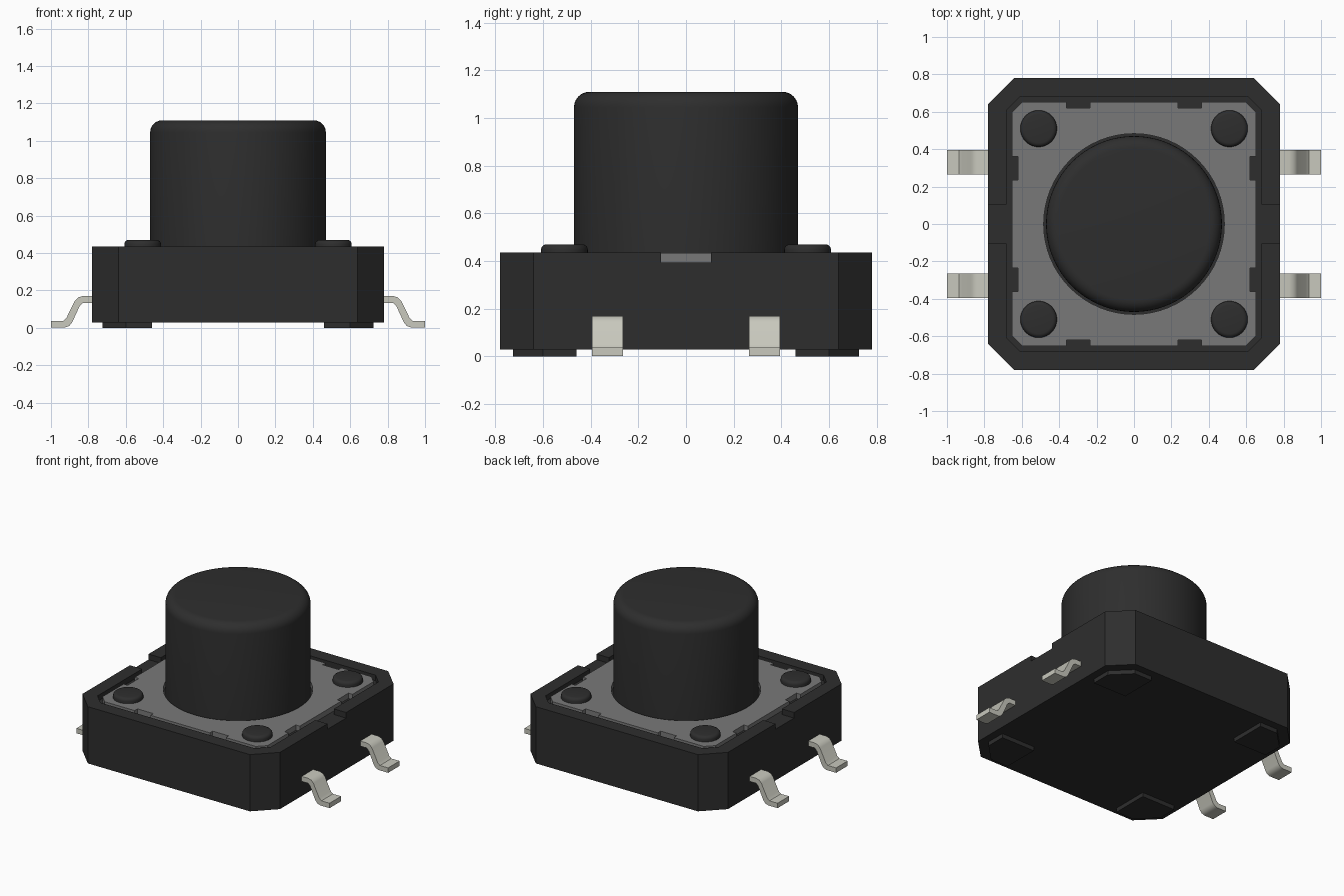
import bpy, bmesh, math
from mathutils import Vector

cube = bpy.data.objects.get("Cube")
if cube:
    bpy.data.objects.remove(cube, do_unlink=True)


def material(name, rgb):
    m = bpy.data.materials.new(name)
    m.use_nodes = True
    m.diffuse_color = (*rgb, 1)
    m.node_tree.nodes["Principled BSDF"].inputs["Base Color"].default_value = (*rgb, 1)
    return m


BLACK = material("black plastic", (0.027, 0.027, 0.027))
GREY = material("grey cover", (0.19, 0.19, 0.19))
METAL = material("pale metal", (0.58, 0.58, 0.51))


def prism(name, points, direction, mat):
    """Extrude a closed outline of 3D points along a direction."""
    bm = bmesh.new()
    face = bm.faces.new([bm.verts.new(p) for p in points])
    ext = bmesh.ops.extrude_face_region(bm, geom=[face])
    verts = [g for g in ext["geom"] if isinstance(g, bmesh.types.BMVert)]
    bmesh.ops.translate(bm, verts=verts, vec=Vector(direction))
    bmesh.ops.recalc_face_normals(bm, faces=bm.faces)
    mesh = bpy.data.meshes.new(name)
    bm.to_mesh(mesh)
    bm.free()
    mesh.materials.append(mat)
    ob = bpy.data.objects.new(name, mesh)
    bpy.context.collection.objects.link(ob)
    return ob


def octagon(name, half, cut, z0, z1, mat):
    a, b = half, half - cut
    pts = [(a, -b), (a, b), (b, a), (-b, a), (-a, b), (-a, -b), (-b, -a), (b, -a)]
    return prism(name, [(x, y, z0) for x, y in pts], (0, 0, z1 - z0), mat)


def box(name, x0, x1, y0, y1, z0, z1, mat):
    pts = [(x0, y0, z0), (x1, y0, z0), (x1, y1, z0), (x0, y1, z0)]
    return prism(name, pts, (0, 0, z1 - z0), mat)


def round_prism(name, r, x, y, z0, z1, mat, n=64):
    pts = [(x + r * math.cos(t), y + r * math.sin(t), z0)
           for t in (2 * math.pi * i / n for i in range(n))]
    return prism(name, pts, (0, 0, z1 - z0), mat)


def activate(ob):
    bpy.ops.object.select_all(action="DESELECT")
    ob.select_set(True)
    bpy.context.view_layer.objects.active = ob


def cut(ob, cutters):
    for c in cutters:
        mod = ob.modifiers.new("cut", "BOOLEAN")
        mod.operation, mod.solver, mod.object = "DIFFERENCE", "EXACT", c
        activate(ob)
        bpy.ops.object.modifier_apply(modifier=mod.name)
        bpy.data.objects.remove(c, do_unlink=True)


def smooth(ob):
    activate(ob)
    bpy.ops.object.shade_smooth_by_angle(angle=math.radians(35))


def round_top(ob, width, segments):
    """Round the upper rim of a cylinder."""
    bm = bmesh.new()
    bm.from_mesh(ob.data)
    top = max(v.co.z for v in bm.verts)
    rim = [e for e in bm.edges if all(v.co.z > top - 1e-4 for v in e.verts)]
    bmesh.ops.bevel(bm, geom=rim, offset=width, segments=segments,
                    profile=0.5, affect="EDGES")
    bm.to_mesh(ob.data)
    bm.free()
    smooth(ob)


FLOOR, TOP = 0.395, 0.435

# Housing with a sunken seat and a gap in each side rim
body = octagon("housing", 0.78, 0.14, 0.03, TOP, BLACK)
cut(body, [octagon("seat_cutter", 0.683, 0.075, FLOOR, 0.6, BLACK),
           box("gap_cutter", -0.9, 0.9, -0.105, 0.105, FLOOR, 0.6, BLACK)])

# Cover plate with button hole and edge notches
plate = octagon("cover_plate", 0.652, 0.055, FLOOR, TOP - 0.002, GREY)
cutters = [round_prism("hole_cutter", 0.483, 0, 0, 0.3, 0.6, GREY)]
for s in (-1, 1):
    for c in (-0.297, 0.297):
        lo, hi = sorted((s * 0.62, s * 0.8))
        cutters.append(box("notch_x", lo, hi, c - 0.063, c + 0.063, 0.3, 0.6, GREY))
        cutters.append(box("notch_y", c - 0.063, c + 0.063, lo, hi, 0.3, 0.6, GREY))
cut(plate, cutters)

# Push button
round_top(round_prism("button", 0.47, 0, 0, 0.39, 1.11, BLACK, 96), 0.065, 6)

# Rivets, feet and leads, repeated in each quadrant
lead_outline = [(0.74, 0.17), (0.83, 0.17), (0.855, 0.163), (0.872, 0.145),
                (0.918, 0.052), (0.935, 0.037), (1, 0.037), (1, 0.002),
                (0.925, 0.002), (0.903, 0.01), (0.888, 0.027), (0.846, 0.118),
                (0.83, 0.134), (0.74, 0.134)]
foot_outline = [(0.46, 0.46), (0.725, 0.46), (0.725, 0.6), (0.6, 0.725), (0.46, 0.725)]
for sx, side in ((-1, "right"), (1, "left")):
    for sy, end in ((-1, "front"), (1, "back")):
        tag = f"{end}_{side}"
        rivet = round_prism("rivet_" + tag, 0.098, sx * 0.51, sy * 0.51, 0.4, 0.47, BLACK, 40)
        round_top(rivet, 0.022, 4)
        prism("foot_" + tag, [(sx * x, sy * y, 0) for x, y in foot_outline],
              (0, 0, 0.04), BLACK)
        lead = prism("lead_" + tag, [(sx * x, sy * 0.33 - 0.065, z) for x, z in lead_outline],
                     (0, 0.13, 0), METAL)
        smooth(lead)
